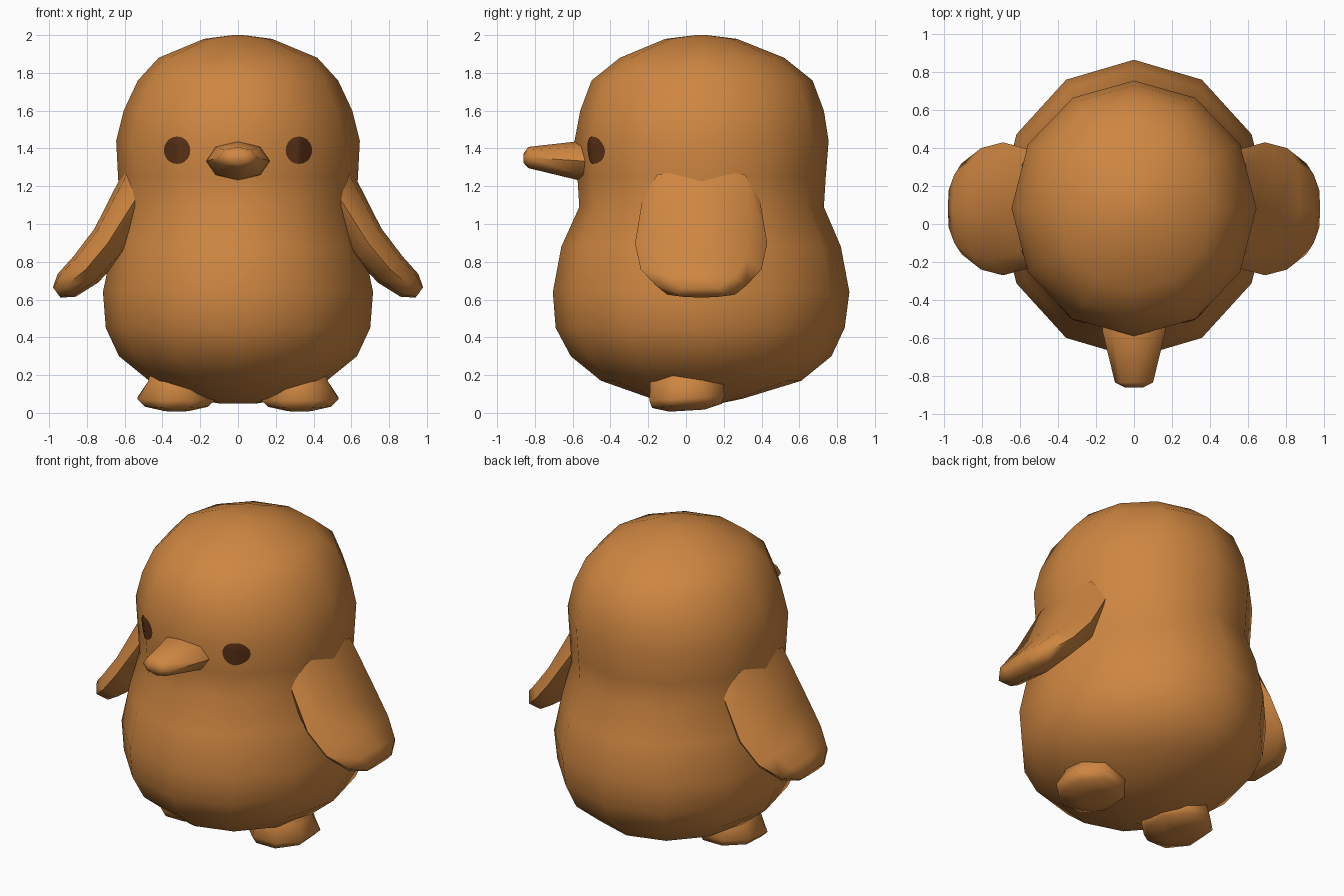
import bpy, bmesh, math
from mathutils import Vector
from mathutils.bvhtree import BVHTree

if "Cube" in bpy.data.objects:
    bpy.data.objects.remove(bpy.data.objects["Cube"])


def material(name, rgb):
    m = bpy.data.materials.new(name)
    m.diffuse_color = (*rgb, 1)
    m.use_nodes = True
    m.node_tree.nodes["Principled BSDF"].inputs["Base Color"].default_value = m.diffuse_color
    return m


ORANGE = material("warm orange", (0.62, 0.24, 0.053))
BROWN = material("dark brown", (0.105, 0.031, 0.008))


def loft(name, rings, mat, angle=60):
    """Skin a list of equal-length rings and cap both ends."""
    bm = bmesh.new()
    loops = [[bm.verts.new(p) for p in r] for r in rings]
    n = len(loops[0])
    for a, b in zip(loops, loops[1:]):
        for i in range(n):
            j = (i + 1) % n
            bm.faces.new((a[i], a[j], b[j], b[i]))
    bm.faces.new(loops[0])
    bm.faces.new(loops[-1])
    bmesh.ops.recalc_face_normals(bm, faces=bm.faces)
    return finish(name, bm, mat, angle)


def finish(name, bm, mat, angle=60):
    me = bpy.data.meshes.new(name)
    bm.to_mesh(me)
    bm.free()
    me.materials.append(mat)
    ob = bpy.data.objects.new(name, me)
    bpy.context.collection.objects.link(ob)
    bpy.ops.object.select_all(action='DESELECT')
    ob.select_set(True)
    bpy.context.view_layer.objects.active = ob
    bpy.ops.object.shade_smooth_by_angle(angle=math.radians(angle))
    return ob


def circle(n, start=0.0):
    return [(math.cos(start + 2 * math.pi * i / n), math.sin(start + 2 * math.pi * i / n))
            for i in range(n)]


# Body and head: twelve-sided rings as (z, half width, front y, back y)
profile = [
    (0.05, 0.10, -0.02, 0.18), (0.075, 0.24, -0.18, 0.30), (0.17, 0.47, -0.45, 0.61),
    (0.30, 0.63, -0.61, 0.77), (0.45, 0.70, -0.69, 0.84), (0.64, 0.715, -0.705, 0.865),
    (0.88, 0.665, -0.66, 0.82), (1.09, 0.625, -0.565, 0.73), (1.25, 0.635, -0.575, 0.74),
    (1.44, 0.645, -0.59, 0.755), (1.60, 0.605, -0.56, 0.73), (1.76, 0.53, -0.50, 0.67),
    (1.88, 0.42, -0.35, 0.52), (1.98, 0.18, -0.11, 0.27), (2.0, 0.03, 0.05, 0.11)]
body = loft("body", [[(w * c, (f + b) / 2 + (b - f) / 2 * s, z) for c, s in circle(12)]
                     for z, w, f, b in profile], ORANGE)

# Beak: tapering eight-sided tube, (y, half width, half height, centre z)
beak = [(-0.50, 0.172, 0.107, 1.332), (-0.57, 0.165, 0.103, 1.335),
        (-0.835, 0.10, 0.056, 1.352), (-0.86, 0.05, 0.025, 1.348)]
loft("beak", [[(w * c, y, z + h * s) for c, s in circle(8)] for y, w, h, z in beak], ORANGE)

# Wings: flat sections as (outer x, z), (inner x, z), half depth in y
wing = [((0.60, 1.29), (0.48, 0.98), 0.31), ((0.76, 0.975), (0.62, 0.82), 0.35),
        ((0.87, 0.83), (0.74, 0.69), 0.32), ((0.955, 0.735), (0.86, 0.615), 0.24),
        ((0.98, 0.665), (0.94, 0.61), 0.13)]
section = [(1, 0), (0.82, 0.75), (0, 1), (-0.82, 0.75),
           (-1, 0), (-0.82, -0.75), (0, -1), (0.82, -0.75)]
for side, label in ((1, "right"), (-1, "left")):
    rings = []
    for o, i, h in wing:
        o, i = Vector(o), Vector(i)
        mid, half = (o + i) / 2, (o - i) / 2
        rings.append([(side * (mid.x + half.x * s), 0.08 + h * t, mid.y + half.y * s)
                      for s, t in section])
    loft(label + "_wing", rings, ORANGE)

    # Foot: stubby eight-sided pad, slightly raised at the heel
    foot = [(0.24, 0.14, 0.18), (0.165, 0.165, 0.21), (0.065, 0.225, 0.215),
            (0.025, 0.18, 0.20), (0.0, 0.07, 0.10)]
    loft(label + "_foot", [[(side * (0.325 + w * c), 0.005 + d * s,
                             z + (0.012 + 0.06 * d * s if z < 0.1 else 0))
                            for c, s in circle(8, math.pi / 8)] for z, w, d in foot], ORANGE)

# Eyes: thin discs draped over the face
bm = bmesh.new()
bm.from_mesh(body.data)
tree = BVHTree.FromBMesh(bm)
bm.free()
for side, label in ((1, "right"), (-1, "left")):
    bm = bmesh.new()

    def drape(x, z):
        hit, normal, _, _ = tree.ray_cast(Vector((side * x, -2, z)), Vector((0, 1, 0)))
        return bm.verts.new(hit + normal * 0.005)

    centre = drape(0.32, 1.39)
    loops = [[drape(0.32 + 0.069 * r * c, 1.39 + 0.072 * r * s) for c, s in circle(20)]
             for r in (0.25, 0.5, 0.75, 1.0)]
    for i in range(20):
        j = (i + 1) % 20
        bm.faces.new((centre, loops[0][i], loops[0][j]))
        for a, b in zip(loops, loops[1:]):
            bm.faces.new((a[i], b[i], b[j], a[j]))
    if side < 0:
        bmesh.ops.reverse_faces(bm, faces=bm.faces)
    finish(label + "_eye", bm, BROWN)
